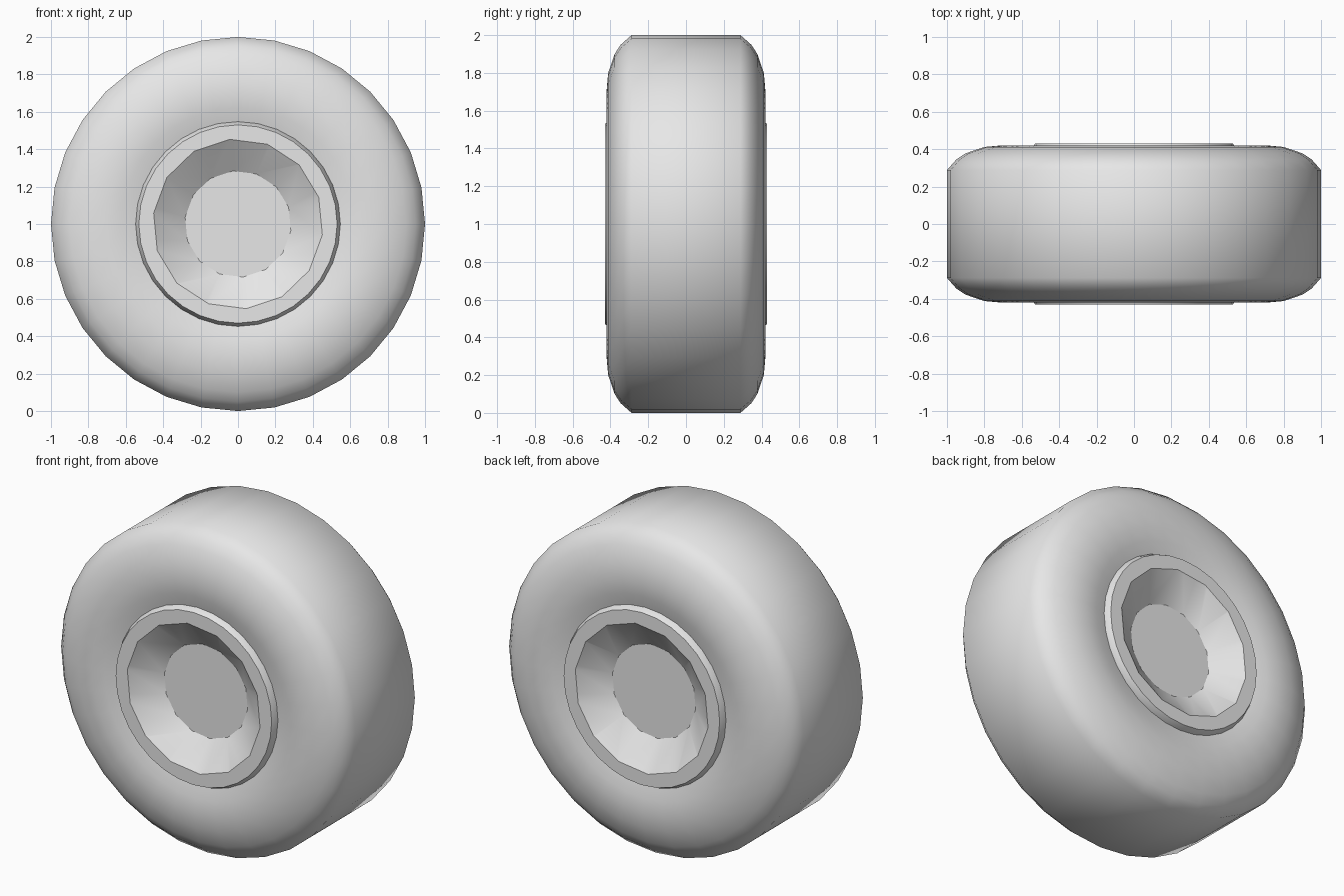
import bpy
import bmesh
from math import radians
from mathutils import Matrix, Vector

cube = bpy.data.objects.get("Cube")
if cube:
    bpy.data.objects.remove(cube)

CENTRE = Vector((0, 0, 1))

grey = bpy.data.materials.new("light_grey")
grey.use_nodes = True
grey.diffuse_color = (0.8, 0.8, 0.8, 1)
grey.node_tree.nodes["Principled BSDF"].inputs["Base Color"].default_value = (0.8, 0.8, 0.8, 1)


def lathe(name, profile, sides, closed=False, turn=0):
    """Revolve (radius, y) points around the axle."""
    bm = bmesh.new()
    verts = [bm.verts.new((r, y, 1)) for r, y in profile]
    pairs = list(zip(verts, verts[1:]))
    if closed:
        pairs.append((verts[-1], verts[0]))
    edges = [bm.edges.new(p) for p in pairs]
    bmesh.ops.spin(bm, geom=verts + edges, cent=CENTRE, axis=(0, 1, 0),
                   angle=radians(360), steps=sides)
    bmesh.ops.remove_doubles(bm, verts=bm.verts[:], dist=0.0005)
    bmesh.ops.rotate(bm, verts=bm.verts[:], cent=CENTRE,
                     matrix=Matrix.Rotation(radians(turn), 3, 'Y'))
    bmesh.ops.recalc_face_normals(bm, faces=bm.faces[:])
    mesh = bpy.data.meshes.new(name)
    bm.to_mesh(mesh)
    bm.free()
    mesh.materials.append(grey)
    obj = bpy.data.objects.new(name, mesh)
    bpy.context.collection.objects.link(obj)
    return obj


def activate(obj):
    bpy.ops.object.select_all(action='DESELECT')
    obj.select_set(True)
    bpy.context.view_layer.objects.active = obj


def mirrored(half):
    return half + [(r, -y) for r, y in reversed(half)]


# Tyre: bulging sidewalls, rounded shoulders and a flat tread
sidewall = [(0.53, 0.39), (0.56, 0.397), (0.62, 0.412), (0.7, 0.421), (0.8, 0.412),
            (0.9, 0.378), (0.95, 0.345), (1.0, 0.288)]
tyre = lathe("tyre", mirrored(sidewall), 32, closed=True)
activate(tyre)
bpy.ops.object.shade_smooth_by_angle(angle=radians(50))

# Rim: solid drum with a bevelled lip
rim = lathe("rim", mirrored([(0, 0.43), (0.53, 0.43), (0.552, 0.385)]), 32)

# Tapered dish sunk into each face of the rim
for side, turn in ((-1, -95.5), (1, -84.5)):
    dish = [(0, 0.31), (0.285, 0.31), (0.483, 0.45), (0, 0.45)]
    cutter = lathe("dish_cutter", [(r, side * y) for r, y in dish], 14, turn=turn)
    cutter.hide_render = True
    cut = rim.modifiers.new("dish", 'BOOLEAN')
    cut.operation = 'DIFFERENCE'
    cut.solver = 'EXACT'
    cut.object = cutter
    activate(rim)
    bpy.ops.object.modifier_apply(modifier=cut.name)
    bpy.data.objects.remove(cutter)

activate(rim)
bpy.ops.object.shade_smooth_by_angle(angle=radians(28))
